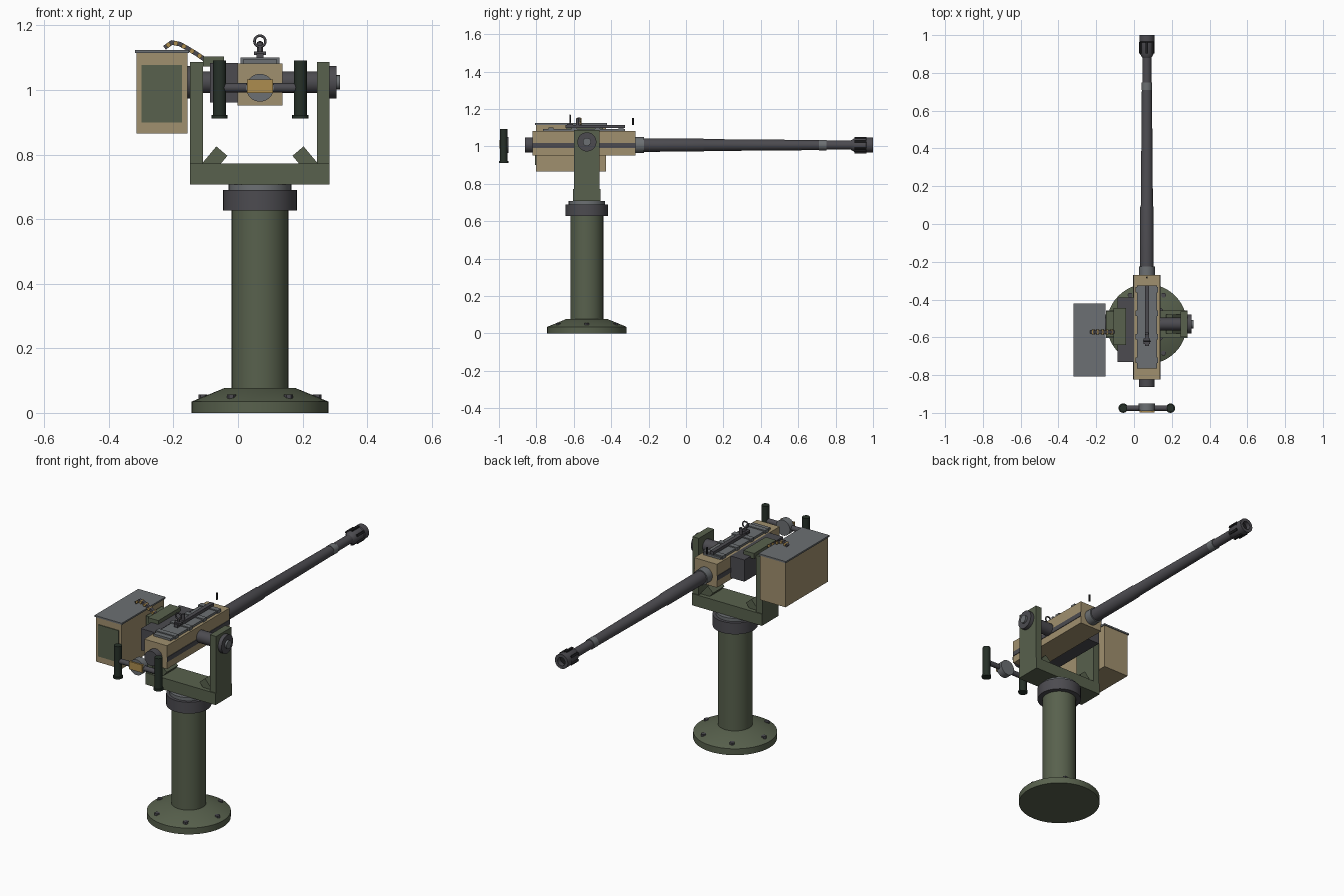
import bpy, bmesh, math
from mathutils import Matrix, Vector

if "Cube" in bpy.data.objects:
    bpy.data.objects.remove(bpy.data.objects["Cube"])


def material(name, r, g, b):
    m = bpy.data.materials.new(name)
    lin = [((c / 255 + 0.055) / 1.055) ** 2.4 for c in (r, g, b)]
    m.diffuse_color = (*lin, 1)
    m.use_nodes = True
    m.node_tree.nodes["Principled BSDF"].inputs["Base Color"].default_value = m.diffuse_color
    return m


OLIVE = material("olive green", 88, 97, 77)
TAN = material("sand tan", 160, 144, 110)
DARK = material("gunmetal", 76, 75, 80)
GREY = material("worn steel", 108, 112, 115)
GRIP = material("dark green grip", 38, 48, 40)
BRASS = material("brass", 172, 140, 78)
BLACK = material("bore black", 32, 32, 34)

CX, PY = 0.068, -0.53      # gun centre line x, pedestal y
GZ, TZ = 1.007, 1.024      # bore height, trunnion height


def finish(name, bm, mat, smooth=False):
    bmesh.ops.recalc_face_normals(bm, faces=bm.faces)
    me = bpy.data.meshes.new(name)
    bm.to_mesh(me)
    bm.free()
    me.materials.append(mat)
    ob = bpy.data.objects.new(name, me)
    bpy.context.collection.objects.link(ob)
    if smooth:
        bpy.ops.object.select_all(action='DESELECT')
        ob.select_set(True)
        bpy.context.view_layer.objects.active = ob
        bpy.ops.object.shade_smooth_by_angle(angle=math.radians(35))
    return ob


def box(name, x, y, z, mat, bevel=0):
    """Box from (min, max) ranges."""
    bm = bmesh.new()
    bmesh.ops.create_cube(bm, size=1)
    for v in bm.verts:
        v.co = [(a + b) / 2 + c * (b - a) for (a, b), c in zip((x, y, z), v.co)]
    if bevel:
        bmesh.ops.bevel(bm, geom=bm.edges[:], offset=bevel, segments=1, affect='EDGES')
    return finish(name, bm, mat)


def tilted_box(name, centre, size, angle, mat):
    """Box rotated about the y axis."""
    bm = bmesh.new()
    m = Matrix.Translation(centre) @ Matrix.Rotation(angle, 4, 'Y') @ Matrix.Diagonal((*size, 1))
    bmesh.ops.create_cube(bm, size=1, matrix=m)
    return finish(name, bm, mat)


def lathe(name, centre, axis, profile, mat, n=32):
    """Revolve (radius, distance) points round an axis."""
    bm = bmesh.new()
    put = {'X': lambda a, b, t: (t, a, b), 'Y': lambda a, b, t: (a, t, b),
           'Z': lambda a, b, t: (a, b, t)}[axis]
    rings = []
    for r, t in profile:
        rings.append([bm.verts.new(Vector(put(r * math.cos(math.tau * i / n),
                      r * math.sin(math.tau * i / n), t)) + Vector(centre)) for i in range(n)])
    for lo, hi in zip(rings, rings[1:]):
        for i in range(n):
            bm.faces.new((lo[i], lo[(i + 1) % n], hi[(i + 1) % n], hi[i]))
    bm.faces.new(rings[0])
    bm.faces.new(rings[-1])
    return finish(name, bm, mat, n > 8)


def rod(name, centre, axis, r, a, b, mat, n=32):
    return lathe(name, centre, axis, [(r, a), (r, b)], mat, n)


# Pedestal
ped = (CX, PY, 0)
lathe("base_flange", ped, 'Z', [(0.212, 0), (0.212, 0.035), (0.11, 0.077)], OLIVE, 48)
for i in range(6):
    a = math.tau * i / 6
    rod("base_bolt", (CX + 0.177 * math.cos(a), PY + 0.177 * math.sin(a), 0),
        'Z', 0.014, 0.03, 0.057, DARK, 6)
rod("column", ped, 'Z', 0.088, 0.07, 0.64, OLIVE)
rod("swivel_collar", ped, 'Z', 0.114, 0.627, 0.69, DARK, 40)
rod("swivel_ring", ped, 'Z', 0.097, 0.68, 0.708, GREY, 40)

# Yoke with mirrored arms, braces and trunnions
box("yoke_base", (CX - 0.216, CX + 0.216), (PY - 0.073, PY + 0.073), (0.707, 0.772), OLIVE)
for s in (-1, 1):
    xs = sorted((CX + s * 0.177, CX + s * 0.216))
    box("yoke_arm", xs, (PY - 0.068, PY + 0.068), (0.76, 1.087), OLIVE)
    tilted_box("yoke_brace", (CX + s * 0.142, PY, 0.782), (0.075, 0.1, 0.045),
               -s * math.radians(-50), OLIVE)
    t = (CX, PY, TZ)
    rod("trunnion", t, 'X', 0.034, s * 0.06, s * 0.18, DARK)
    rod("trunnion_boss", t, 'X', 0.051, s * 0.21, s * 0.237, DARK)
    rod("trunnion_cap", t, 'X', 0.022, s * 0.23, s * 0.248, GREY, 16)

# Receiver and top cover
box("receiver", (CX - 0.07, CX + 0.07), (-0.822, -0.27), (0.952, 1.082), TAN)
for s in (-1, 1):
    box("receiver_rail", sorted((CX + s * 0.068, CX + s * 0.073)), (-0.822, -0.27),
        (0.992, 1.018), DARK)
box("top_cover", (CX - 0.053, CX + 0.053), (-0.765, -0.325), (1.08, 1.094), GREY)
for y in (-0.348, -0.473, -0.597, -0.722):
    box("cover_strap", (CX - 0.06, CX + 0.06), (y - 0.014, y + 0.014), (1.08, 1.1), GREY)
box("cover_rail", (CX - 0.011, CX + 0.011), (-0.645, -0.325), (1.098, 1.115), DARK)

# Sights
rod("front_sight", (CX, -0.283, 0), 'Z', 0.005, 1.115, 1.152, BLACK, 12)
box("rear_sight_base", (CX - 0.018, CX + 0.018), (-0.635, -0.605), (1.108, 1.12), DARK)
box("rear_sight_stem", (CX - 0.005, CX + 0.005), (-0.624, -0.616), (1.11, 1.135), DARK)
bpy.ops.mesh.primitive_torus_add(location=(CX, -0.62, 1.151), rotation=(math.pi / 2, 0, 0),
                                 major_radius=0.017, minor_radius=0.004,
                                 major_segments=24, minor_segments=8)
ring = bpy.context.object
ring.name = "rear_sight_ring"
ring.data.materials.append(DARK)
bpy.ops.object.shade_smooth()
rod("sight_knob", (CX, -0.58, 0), 'Z', 0.009, 1.11, 1.148, DARK, 12)

# Barrel
bore = (CX, 0, GZ)
rod("barrel_nut", bore, 'Y', 0.042, -0.275, -0.225, GREY)
lathe("barrel", bore, 'Y', [(0.036, -0.23), (0.035, 0.09), (0.032, 0.1), (0.027, 0.7),
                            (0.024, 0.75), (0.024, 0.9)], DARK)
rod("barrel_band", bore, 'Y', 0.028, 0.71, 0.75, GREY)
# Muzzle device with an open mouth and raised ribs
lathe("muzzle", bore, 'Y', [(0.024, 0.88), (0.036, 0.9), (0.036, 0.97)], DARK)
lathe("muzzle_ring", bore, 'Y', [(0.036, 0.962), (0.04, 0.965), (0.04, 1.0), (0.023, 1.0),
                                 (0.023, 0.972)], DARK)
rod("bore", bore, 'Y', 0.0228, 0.971, 0.975, BLACK)
for i in range(6):
    bm = bmesh.new()
    m = (Matrix.Translation((CX, 0.933, GZ)) @ Matrix.Rotation(math.tau * i / 6, 4, 'Y')
         @ Matrix.Translation((0, 0, 0.038)) @ Matrix.Diagonal((0.012, 0.062, 0.012, 1)))
    bmesh.ops.create_cube(bm, size=1, matrix=m)
    finish("muzzle_rib", bm, BLACK)

# Rear buffer and twin spade grips
rod("buffer", bore, 'Y', 0.041, -0.862, -0.81, DARK)
rod("grip_hub", bore, 'Y', 0.043, -0.99, -0.95, GREY)
box("trigger", (CX - 0.04, CX + 0.04), (-0.998, -0.985), (0.99, 1.033), BRASS)
rod("grip_bar", (CX, -0.975, GZ), 'X', 0.014, -0.125, 0.125, DARK, 16)
for s in (-1, 1):
    lathe("spade_grip", (CX + s * 0.125, -0.975, 0), 'Z',
          [(0.025, 0.912), (0.025, 0.922), (0.02, 0.923), (0.02, 1.092)], GRIP, 20)

# Feed tray and feed cover
box("feed_tray", (-0.087, 0.0), (-0.73, -0.39), (0.962, 1.083), DARK)
box("feed_cover", (-0.108, -0.043), (-0.64, -0.445), (1.073, 1.104), OLIVE)

# Ammunition box
box("ammo_box", (-0.314, -0.156), (-0.802, -0.427), (0.866, 1.116), TAN)
box("ammo_lid", (-0.319, -0.151), (-0.807, -0.422), (1.115, 1.124), GREY)
box("ammo_panel", (-0.299, -0.173), (-0.806, -0.8), (0.9, 1.077), OLIVE)

# Cartridge belt arching from the box to the feed cover
path = [(-0.226, 1.132), (-0.205, 1.147), (-0.18, 1.142), (-0.155, 1.128),
        (-0.13, 1.113), (-0.108, 1.098), (-0.09, 1.085)]
for i, ((x0, z0), (x1, z1)) in enumerate(zip(path, path[1:])):
    c = ((x0 + x1) / 2, -0.572, (z0 + z1) / 2)
    tilted_box("belt_link", c, (0.03, 0.016, 0.014), math.atan2(z0 - z1, x1 - x0), DARK)
    rod("cartridge", c, 'Y', 0.0075, -0.014, 0.014, BRASS, 12)
